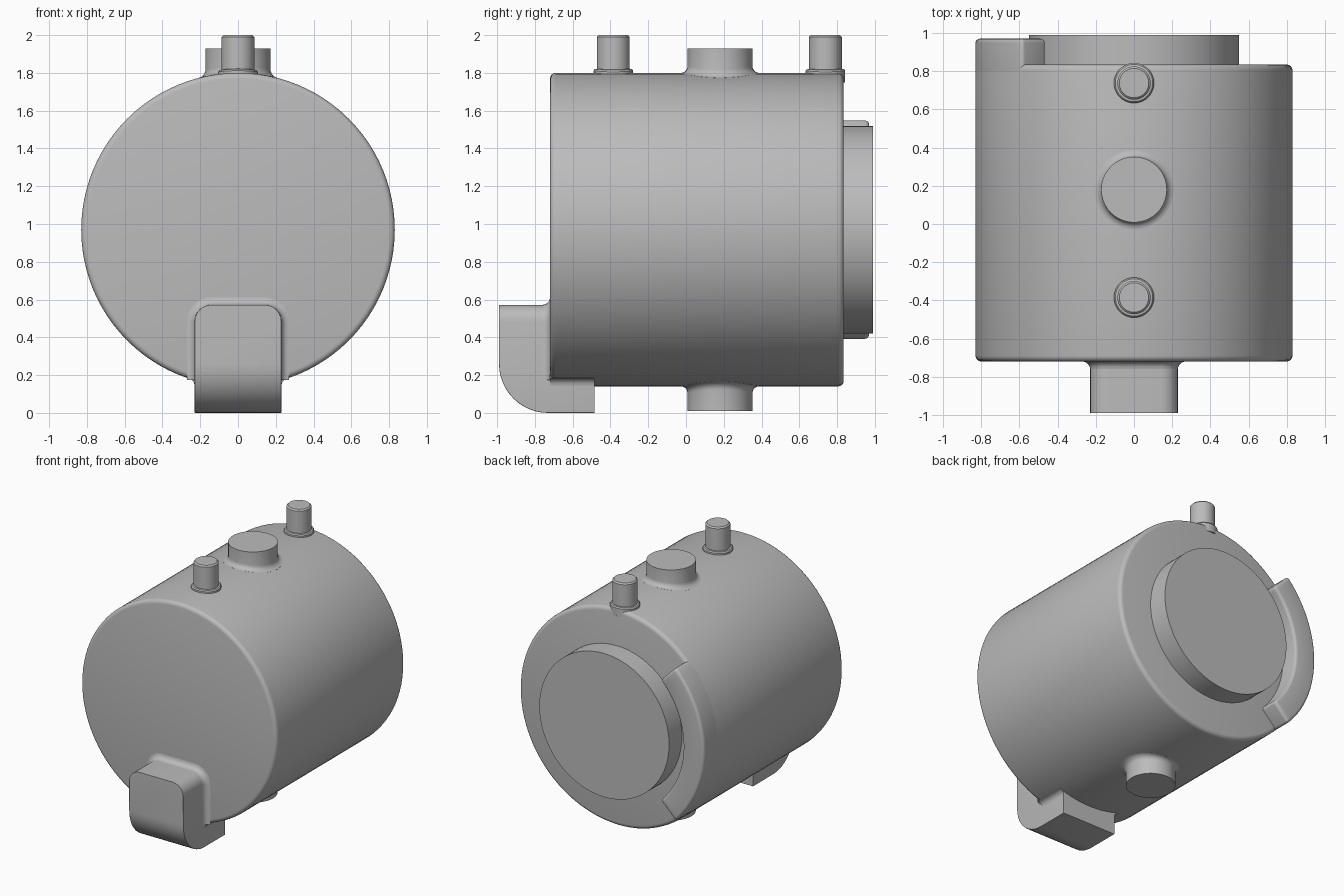
import bpy, bmesh, math
from mathutils import Matrix, Vector

cube = bpy.data.objects.get("Cube")
if cube:
    bpy.data.objects.remove(cube, do_unlink=True)

R, CZ = 0.83, 0.97          # drum radius and axis height
FRONT, BACK = -0.72, 0.835  # drum ends

grey = bpy.data.materials.new("plain grey")
grey.use_nodes = True
grey.diffuse_color = (0.5, 0.5, 0.5, 1)
grey.node_tree.nodes["Principled BSDF"].inputs["Base Color"].default_value = (0.5, 0.5, 0.5, 1)


def finish(name, bm, angle=35, closed=True):
    if closed:
        bmesh.ops.recalc_face_normals(bm, faces=bm.faces)
    mesh = bpy.data.meshes.new(name)
    bm.to_mesh(mesh)
    bm.free()
    mesh.materials.append(grey)
    ob = bpy.data.objects.new(name, mesh)
    bpy.context.collection.objects.link(ob)
    bpy.ops.object.select_all(action='DESELECT')
    ob.select_set(True)
    bpy.context.view_layer.objects.active = ob
    bpy.ops.object.shade_smooth_by_angle(angle=math.radians(angle))
    return ob


def round_edges(bm, edges, size, segments=4):
    bmesh.ops.bevel(bm, geom=edges, offset=size, segments=segments,
                    profile=0.5, affect='EDGES', clamp_overlap=True)


def disc(name, radius, y0, y1, rim=0):
    """Cylinder along y with optional rounded rims."""
    bm = bmesh.new()
    place = Matrix.Translation((0, (y0 + y1) / 2, CZ)) @ Matrix.Rotation(math.pi / 2, 4, 'X')
    bmesh.ops.create_cone(bm, cap_ends=True, segments=96, radius1=radius,
                          radius2=radius, depth=y1 - y0, matrix=place)
    if rim:
        caps = [f for f in bm.faces if len(f.verts) > 4]
        round_edges(bm, list({e for f in caps for e in f.edges}), rim)
    return finish(name, bm)


def loft(bm, rings, cyclic=True):
    rows = [[bm.verts.new(p) for p in ring] for ring in rings]
    n = len(rows[0])
    for a, b in zip(rows, rows[1:]):
        for i in range(n if cyclic else n - 1):
            j = (i + 1) % n
            bm.faces.new((a[i], a[j], b[j], b[i]))
    return rows


def concave(size, steps=5):
    """Fillet steps: (sideways flare, distance from the base)."""
    turns = [i * math.pi / 2 / steps for i in range(steps + 1)]
    return [(size * (1 - math.sin(t)), size * (1 - math.cos(t))) for t in turns]


def stud(name, y, radius, top, base, chamfer=0, side=1):
    """Round post whose flared foot follows the drum surface."""
    def ring(r, height=None, lift=0):
        points = []
        for i in range(40):
            a = i * math.tau / 40
            x = r * math.cos(a)
            z = height if height is not None else math.sqrt(R * R - x * x) + lift
            points.append((x, y + r * math.sin(a), CZ + side * z))
        return points
    rings = [ring(base[0][0], lift=-0.05)]
    rings += [ring(r, lift=h) for r, h in base]
    rings.append(ring(radius, top - chamfer))
    if chamfer:
        rings.append(ring(radius - chamfer, top))
    bm = bmesh.new()
    rows = loft(bm, rings)
    bm.faces.new(rows[-1])
    bm.faces.new(rows[0])
    return finish(name, bm)


# Drum and raised back plate
disc("drum_body", R, FRONT, BACK, rim=0.03)
disc("back_plate", 0.55, BACK - 0.05, 0.99)

# Posts on the top and bottom of the drum
flare = [(0.172 + d, h) for d, h in concave(0.035)]
stud("top_boss", 0.18, 0.172, 0.96, flare)
stud("bottom_boss", 0.18, 0.172, 0.96, flare, side=-1)
collar = [(0.105, 0), (0.105, 0.012), (0.098, 0.02), (0.087, 0.022)]
stud("front_pin", -0.385, 0.087, 1.03, collar, chamfer=0.01)
stud("back_pin", 0.738, 0.087, 1.03, collar, chamfer=0.01)

# Curved rib on the back, a quarter turn around the right side
bm = bmesh.new()
sections = []
for i in range(25):
    a = math.radians(135 + 90 * i / 24)
    c, s = math.cos(a), math.sin(a)
    sections.append([(r * c, y, CZ + r * s) for r, y in
                     ((0.65, 0.80), (R, 0.80), (R, 0.97), (0.65, 0.97))])
rows = loft(bm, sections)
bm.faces.new(rows[0])
bm.faces.new(rows[-1])
bmesh.ops.recalc_face_normals(bm, faces=bm.faces)
sharp = [e for e in bm.edges if e.calc_face_angle() > 1
         and max(v.co.y for v in e.verts) > 0.9]
round_edges(bm, sharp, 0.022)
finish("back_rib", bm)

# Hooked foot: side profile with a large round heel, given width
W, TOP, NOSE, TAIL, HEEL = 0.23, 0.572, -0.99, -0.485, 0.26
profile = [(-0.65, TOP), (NOSE, TOP)]
for i in range(13):
    a = i * math.pi / 24
    profile.append((NOSE + HEEL * (1 - math.cos(a)), HEEL * (1 - math.sin(a))))
profile += [(TAIL, 0), (TAIL, 0.25), (-0.65, 0.25)]
bm = bmesh.new()
rows = loft(bm, [[(x, y, z) for y, z in profile] for x in (-W, W)])
for row in rows:
    bm.faces.new(row)
bmesh.ops.recalc_face_normals(bm, faces=bm.faces)
round_edges(bm, [e for e in bm.edges if all(v.co.z > TOP - 0.001 for v in e.verts)
                 and abs(e.verts[0].co.x - e.verts[1].co.x) < 0.001], 0.09, 6)
bm.normal_update()
rim = [e for e in bm.edges if len(e.link_faces) == 2
       and sum(abs(f.normal.x) > 0.99 for f in e.link_faces) == 1
       and all(v.co.z < TOP - 0.08 for v in e.verts)
       and min(v.co.y for v in e.verts) < TAIL - 0.01
       and max(v.co.z for v in e.verts) < TOP
       and not all(v.co.z > 0.24 and v.co.y > -0.7 for v in e.verts)]
round_edges(bm, rim, 0.03)
finish("hooked_foot", bm)

# Fillet where the foot meets the drum's front face
def arch(d, y):
    w, r = W + d, 0.09 + d
    cx, cz = W - 0.09, TOP - 0.09
    half = [(w, y, 0.175)]
    for i in range(9):
        a = i * math.pi / 16
        half.append((cx + r * math.cos(a), y, cz + r * math.sin(a)))
    return half + [(-x, yy, z) for x, yy, z in reversed(half)]

bm = bmesh.new()
loft(bm, [arch(d, FRONT - h) for d, h in concave(0.04)], cyclic=False)
bmesh.ops.recalc_face_normals(bm, faces=bm.faces)
if sum(f.normal.y for f in bm.faces) > 0:
    bmesh.ops.reverse_faces(bm, faces=bm.faces)
finish("foot_front_fillet", bm, closed=False)

# Fillets where the foot runs under the drum
for label, side in (("left", 1), ("right", -1)):
    section = [(side * (W + d), 0.183 - h) for d, h in concave(0.04)]
    section.append((side * (W - 0.02), 0.2))
    bm = bmesh.new()
    rows = loft(bm, [[(x, y, z) for x, z in section] for y in (FRONT, TAIL)])
    for row in rows:
        bm.faces.new(row)
    finish(label + "_foot_fillet", bm)
